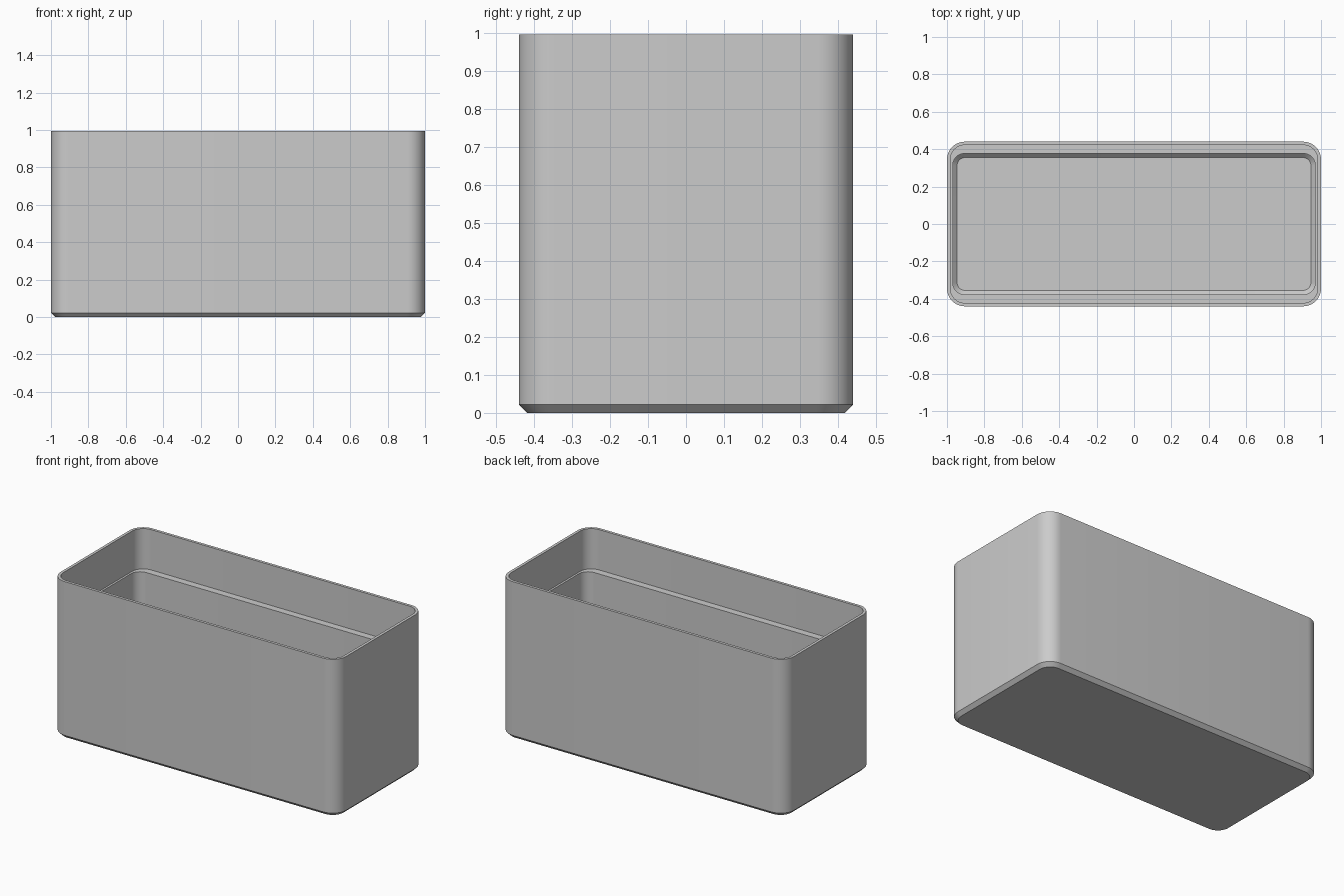
import bpy, bmesh, math

cube = bpy.data.objects.get("Cube")
if cube:
    bpy.data.objects.remove(cube, do_unlink=True)

grey = bpy.data.materials.new("plain grey")
grey.use_nodes = True
grey.diffuse_color = (0.6, 0.6, 0.6, 1)
grey.node_tree.nodes["Principled BSDF"].inputs["Base Color"].default_value = (0.6, 0.6, 0.6, 1)

STEPS = 10  # segments per rounded corner


def ring(bm, hx, hy, r, z):
    """Rounded rectangle of vertices, counter-clockwise from the +x side."""
    verts = []
    for corner, (sx, sy) in enumerate([(1, 1), (-1, 1), (-1, -1), (1, -1)]):
        for i in range(STEPS + 1):
            a = math.pi / 2 * (corner + i / STEPS)
            verts.append(bm.verts.new((sx * (hx - r) + r * math.cos(a),
                                       sy * (hy - r) + r * math.sin(a), z)))
    return verts


# Half width, half depth, corner radius, height: outside up, over the rim, inside down
sections = [
    (0.978, 0.418, 0.075, 0.0),     # underside
    (1.0, 0.44, 0.095, 0.022),      # outer chamfer
    (1.0, 0.44, 0.095, 0.995),      # outer rim
    (0.982, 0.422, 0.077, 0.995),   # inner rim
    (0.982, 0.422, 0.077, 0.74),    # ledge outer edge
    (0.969, 0.377, 0.064, 0.74),    # ledge inner edge
    (0.969, 0.377, 0.064, 0.052),   # inner chamfer
    (0.946, 0.355, 0.042, 0.03),    # floor
]

bm = bmesh.new()
rings = [ring(bm, *s) for s in sections]
for a, b in zip(rings, rings[1:]):
    n = len(a)
    for i in range(n):
        j = (i + 1) % n
        bm.faces.new((a[i], a[j], b[j], b[i]))
bm.faces.new(rings[0][::-1])
bm.faces.new(rings[-1])
bmesh.ops.recalc_face_normals(bm, faces=bm.faces)

mesh = bpy.data.meshes.new("open_box")
bm.to_mesh(mesh)
bm.free()
mesh.materials.append(grey)
box = bpy.data.objects.new("open_box", mesh)
bpy.context.collection.objects.link(box)

# Smooth corners, crisp rim and chamfers
bpy.ops.object.select_all(action='DESELECT')
box.select_set(True)
bpy.context.view_layer.objects.active = box
bpy.ops.object.shade_smooth_by_angle(angle=math.radians(30))
